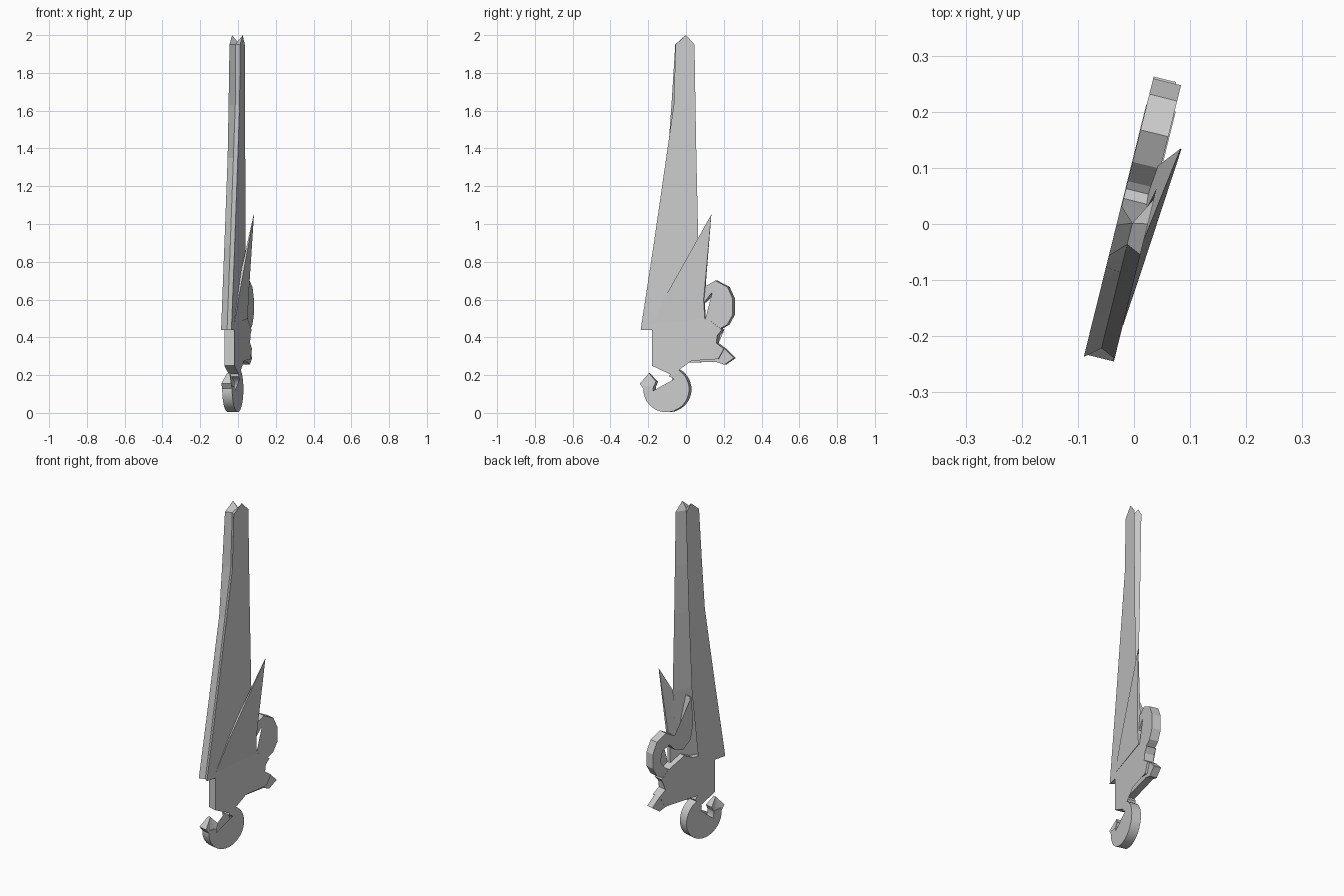
import bpy, bmesh, math

cube = bpy.data.objects.get("Cube")
if cube:
    bpy.data.objects.remove(cube)

GREY = (0.6, 0.6, 0.6, 1.0)
metal = bpy.data.materials.new("plain_grey")
metal.use_nodes = True
metal.diffuse_color = GREY
metal.node_tree.nodes["Principled BSDF"].inputs["Base Color"].default_value = GREY

TURN = math.radians(13.9)
S, C = math.sin(TURN), math.cos(TURN)
BACK, FRONT = -0.03, 0.024          # the two flat sides of the slab


def place(y, z, w):
    """Point on the turned slab: y along it, z up, w through its thickness."""
    u = y / C + 0.006
    return (u * S + w * C, u * C - w * S, z)


def finish(name, bm, smooth=False):
    bmesh.ops.recalc_face_normals(bm, faces=bm.faces)
    mesh = bpy.data.meshes.new(name)
    bm.to_mesh(mesh)
    bm.free()
    mesh.materials.append(metal)
    ob = bpy.data.objects.new(name, mesh)
    bpy.context.collection.objects.link(ob)
    if smooth:
        bpy.ops.object.select_all(action="DESELECT")
        ob.select_set(True)
        bpy.context.view_layer.objects.active = ob
        bpy.ops.object.shade_smooth_by_angle(angle=math.radians(30))
    return ob


def plate(name, outline, low=BACK, high=FRONT, smooth=False):
    """Extrude an outline through the slab; low and high may depend on y and z."""
    lo = low if callable(low) else lambda y, z: low
    hi = high if callable(high) else lambda y, z: high
    bm = bmesh.new()
    a = [bm.verts.new(place(y, z, lo(y, z))) for y, z in outline]
    b = [bm.verts.new(place(y, z, hi(y, z))) for y, z in outline]
    caps = [bm.faces.new(a), bm.faces.new(b[::-1])]
    n = len(a)
    for i in range(n):
        j = (i + 1) % n
        bm.faces.new((a[i], b[i], b[j], a[j]))
    bmesh.ops.triangulate(bm, faces=caps)
    return finish(name, bm, smooth)


def band(path, half, end_half=None):
    """Outline of a strip following a path, optionally narrowing at its last point."""
    left, right = [], []
    last = len(path) - 1
    for i, (y, z) in enumerate(path):
        p, q = path[max(i - 1, 0)], path[min(i + 1, last)]
        dy, dz = q[0] - p[0], q[1] - p[1]
        length = math.hypot(dy, dz)
        h = end_half if end_half and i == last else half
        ny, nz = -dz / length * h, dy / length * h
        left.append((y + ny, z + nz))
        right.append((y - ny, z - nz))
    return left + right[::-1]


# Long blade: two side sheets with a shallow front groove and a deep rear groove
# Each level: height, front edges (left, right), rear edges (left, right)
levels = [
    (0.44, -0.24, -0.25, -0.07, 0.06),
    (0.90, -0.17, -0.178, -0.02, 0.065),
    (1.35, -0.105, -0.11, 0.0, 0.055),
    (1.63, -0.065, -0.09, 0.01, 0.05),
    (1.95, -0.055, -0.07, 0.02, 0.045),
]
bm = bmesh.new()
rings = []
for z, f_left, f_right, r_right, r_left in levels:
    section = [(f_left, FRONT), (f_left + 0.012, -0.003), (f_right, BACK),
               (r_right, BACK), (min(r_right, r_left) - 0.035, -0.003),
               (r_left, FRONT)]
    rings.append([bm.verts.new(place(y, z, w)) for y, w in section])
for lower, upper in zip(rings, rings[1:]):
    for i in range(6):
        j = (i + 1) % 6
        bm.faces.new((lower[i], lower[j], upper[j], upper[i]))
bottom = bm.faces.new(rings[0][::-1])
# Twin pointed tips with a notch between them
tip = [bm.verts.new(place(y, z, w)) for y, z, w in
       ((0.0, 2.0, FRONT), (-0.005, 1.965, -0.003), (-0.015, 2.0, BACK))]
top = rings[-1]
bm.faces.new((top[0], tip[0], top[5]))
bm.faces.new((top[2], tip[2], top[3]))
for i in range(2):
    bm.faces.new((top[i], top[i + 1], tip[i + 1], tip[i]))
    bm.faces.new((top[5 - i], top[4 - i], tip[i + 1], tip[i]))
bmesh.ops.triangulate(bm, faces=[bottom])
finish("blade", bm)

# Grip block under the blade
plate("body", [(-0.18, 0.25), (-0.075, 0.2), (-0.045, 0.245), (-0.06, 0.27),
               (0.01, 0.32), (0.17, 0.285), (0.2, 0.34), (0.16, 0.37),
               (0.165, 0.41), (0.19, 0.44), (0.13, 0.485), (0.085, 0.505),
               (0.03, 0.53), (-0.03, 0.5), (-0.18, 0.48)])

# Recessed rear spur
plate("rear_spur", [(-0.07, 0.265), (0.155, 0.27), (0.2, 0.255), (0.25, 0.29),
                    (0.2, 0.34), (0.0, 0.34)], BACK + 0.001, 0.012)

# Flared side fin, thinning towards its tip
plate("side_fin", [(-0.18, 0.47), (-0.1, 0.63), (0.14, 1.05), (0.095, 0.6),
                   (0.1, 0.5)],
      lambda y, z: (z - 0.47) * 0.083,
      lambda y, z: 0.0245 + (y + 0.18) * 0.0045 + (z - 0.47) * 0.0415)

# Finger loop whose strand runs up into the rear groove
loop_path = [(0.1, 0.45), (0.155, 0.46), (0.2, 0.485), (0.222, 0.525),
             (0.222, 0.6), (0.2, 0.65), (0.155, 0.675), (0.115, 0.65),
             (0.08, 0.605), (0.045, 0.59), (0.01, 0.62), (-0.005, 0.7),
             (-0.015, 0.86)]
plate("finger_loop", band(loop_path, 0.025, 0.004), BACK + 0.001, FRONT - 0.002)

# Round bottom hook with a barbed end
arc = [math.radians(75 - 265 * i / 32) for i in range(33)]
hook_path = [(-0.105 + 0.095 * math.cos(a), 0.125 + 0.095 * math.sin(a)) for a in arc]
plate("hook", band(hook_path, 0.026), smooth=True)
plate("hook_barb", [(-0.245, 0.155), (-0.2, 0.21), (-0.16, 0.165),
                    (-0.18, 0.12), (-0.22, 0.12)],
      lambda y, z: BACK + max(0, z - 0.155) * 0.35,
      lambda y, z: FRONT - max(0, z - 0.155) * 0.35)
